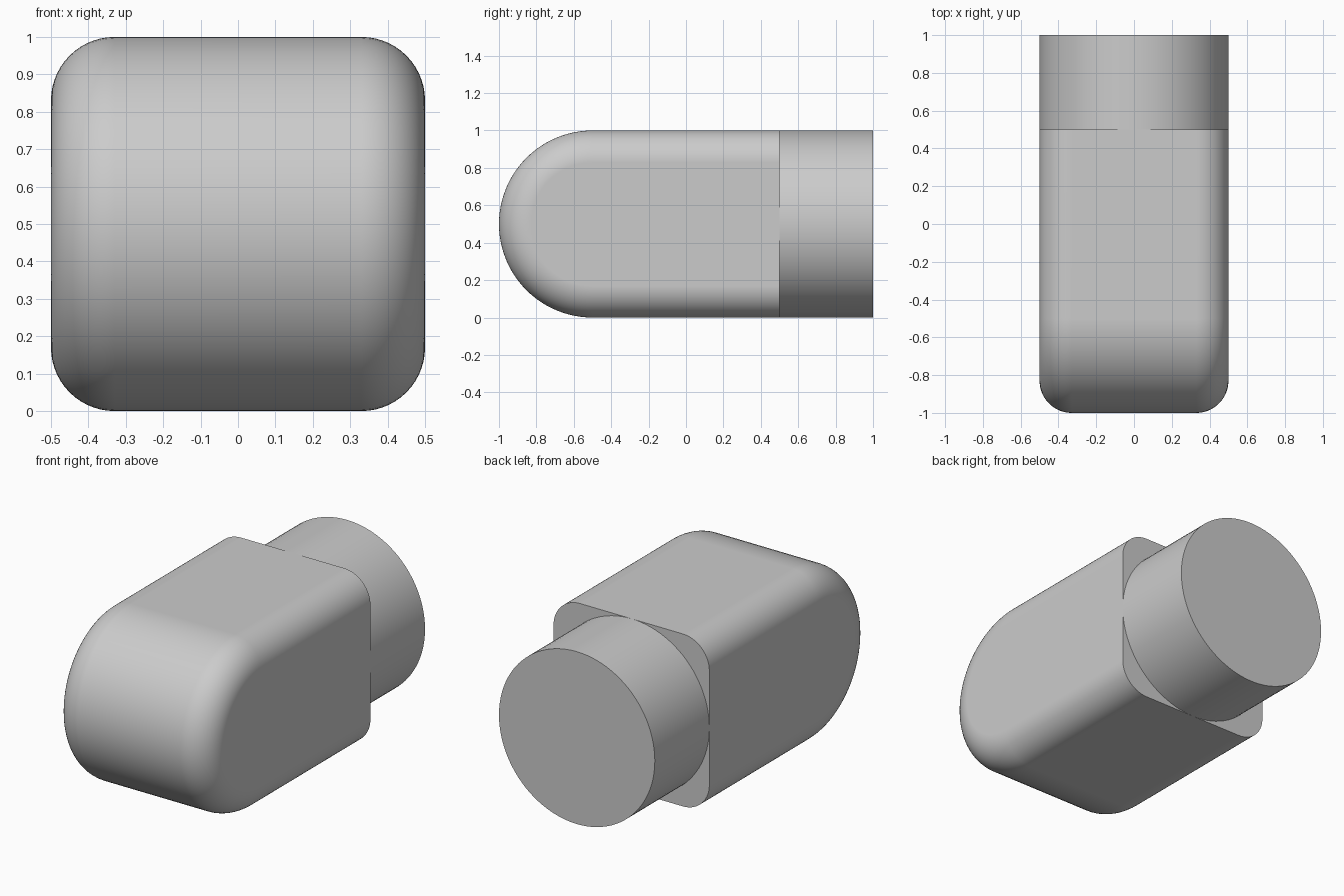
import bpy
import bmesh
from math import pi, sin, cos

cube = bpy.data.objects.get("Cube")
if cube:
    bpy.data.objects.remove(cube, do_unlink=True)

RADIUS = 0.5    # nose and plug radius
FILLET = 0.17   # rounding of the long side edges
ARC_STEPS = 48
FILLET_STEPS = 14

grey = bpy.data.materials.new("light_grey")
grey.use_nodes = True
colour = (0.6, 0.6, 0.6, 1)
grey.diffuse_color = colour
grey.node_tree.nodes["Principled BSDF"].inputs["Base Color"].default_value = colour


def finish(obj):
    """Smooth the curved faces, keep flat faces flat and edges sharp."""
    obj.data.materials.clear()
    obj.data.materials.append(grey)
    bpy.ops.object.select_all(action="DESELECT")
    bpy.context.view_layer.objects.active = obj
    obj.select_set(True)
    bpy.ops.object.shade_smooth_by_angle(angle=pi / 6)
    weighted = obj.modifiers.new("flat_face_normals", "WEIGHTED_NORMAL")
    weighted.keep_sharp = True


def profile(bm, x, inset):
    """Round-nosed outline in the YZ plane, shrunk by inset."""
    r = RADIUS - inset
    points = [(0.5, RADIUS + r)]
    for i in range(ARC_STEPS + 1):
        a = pi / 2 + pi * i / ARC_STEPS
        points.append((-0.5 + r * cos(a), RADIUS + r * sin(a)))
    points.append((0.5, RADIUS - r))
    return [bm.verts.new((x, y, z)) for y, z in points]


# Body: outlines stacked across the width, shrinking through the side fillets
bm = bmesh.new()
half = []
for i in range(FILLET_STEPS + 1):
    t = pi / 2 * i / FILLET_STEPS
    half.append((RADIUS - FILLET * (1 - sin(t)), FILLET * (1 - cos(t))))
sections = [(-x, d) for x, d in reversed(half)] + half
rings = [profile(bm, x, d) for x, d in sections]
for a, b in zip(rings, rings[1:]):
    for j in range(len(a) - 1):
        bm.faces.new((a[j], a[j + 1], b[j + 1], b[j]))
# Flat sides and flat back
bm.faces.new(rings[0])
bm.faces.new(rings[-1])
bm.faces.new([r[0] for r in rings] + [r[-1] for r in reversed(rings)])
bmesh.ops.recalc_face_normals(bm, faces=bm.faces)
mesh = bpy.data.meshes.new("rounded_body")
bm.to_mesh(mesh)
bm.free()
body = bpy.data.objects.new("rounded_body", mesh)
bpy.context.collection.objects.link(body)
finish(body)

# Cylindrical plug on the back
bpy.ops.mesh.primitive_cylinder_add(
    vertices=96, radius=RADIUS, depth=0.5,
    location=(0, 0.75, RADIUS), rotation=(pi / 2, 0, 0))
plug = bpy.context.object
plug.name = "rear_cylinder"
finish(plug)
